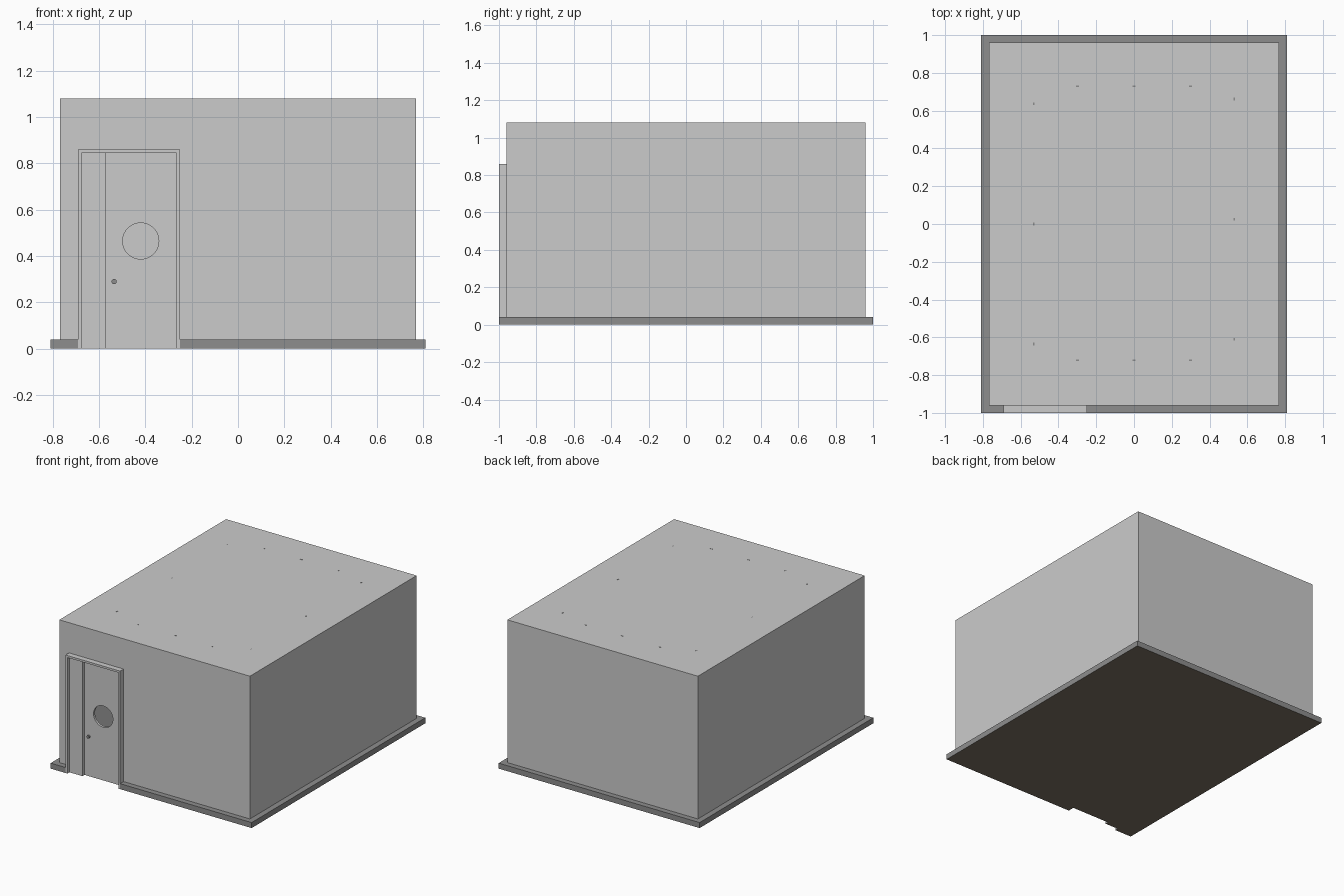
import bpy
import bmesh
from math import radians
from mathutils import Matrix, Vector

cube = bpy.data.objects.get("Cube")
if cube:
    bpy.data.objects.remove(cube, do_unlink=True)


def material(name, rgb):
    m = bpy.data.materials.new(name)
    m.use_nodes = True
    m.diffuse_color = (*rgb, 1)
    m.node_tree.nodes["Principled BSDF"].inputs["Base Color"].default_value = (*rgb, 1)
    return m


WALL = material("light grey wall", (0.6, 0.6, 0.6))
TRIM = material("mid grey trim", (0.27, 0.27, 0.27))
FLOOR = material("brown floor", (0.2, 0.165, 0.125))


def finish(name, bm, mat):
    """Make the object; faces resting on the ground take the floor colour."""
    bm.normal_update()
    for f in bm.faces:
        if f.normal.z < -0.9 and f.calc_center_median().z < 0.002:
            f.material_index = 1
    me = bpy.data.meshes.new(name)
    bm.to_mesh(me)
    bm.free()
    me.materials.append(mat)
    me.materials.append(FLOOR)
    ob = bpy.data.objects.new(name, me)
    bpy.context.collection.objects.link(ob)
    return ob


def box(name, lo, hi, mat):
    lo, hi = Vector(lo), Vector(hi)
    bm = bmesh.new()
    bmesh.ops.create_cube(bm, size=1, matrix=Matrix.Translation((lo + hi) / 2)
                          @ Matrix.Diagonal((*(hi - lo), 1)))
    return finish(name, bm, mat)


def disc(name, x, z, r, y0, y1, mat):
    bm = bmesh.new()
    place = Matrix.Translation((x, (y0 + y1) / 2, z)) @ Matrix.Rotation(radians(90), 4, "X")
    bmesh.ops.create_cone(bm, cap_ends=True, segments=40, radius1=r, radius2=r,
                          depth=y1 - y0, matrix=place)
    return finish(name, bm, mat)


def cut(ob, cutter):
    cutter.hide_render = True
    mod = ob.modifiers.new("cut", "BOOLEAN")
    mod.operation = "DIFFERENCE"
    mod.solver = "EXACT"
    mod.object = cutter
    bpy.context.view_layer.objects.active = ob
    bpy.ops.object.modifier_apply(modifier=mod.name)
    bpy.data.objects.remove(cutter, do_unlink=True)


# Main sizes
WX, WY, WZ = 0.768, 0.96, 1.08
BX, BY, BZ = 0.81, 1.0, 0.04
T = 0.02
DL, DR, DZ = -0.69, -0.25, 0.86
J = 0.015
SPLIT = -0.57

# Hollow room with a doorway
room = box("room_shell", (-WX, -WY, 0), (WX, WY, WZ), WALL)
cut(room, box("room_cutter", (-WX + T, -WY + T, -0.1), (WX - T, WY - T, WZ - T), WALL))
cut(room, box("doorway_cutter", (DL + J, -WY - 0.1, -0.1), (DR - J, -WY + 2 * T, DZ - J), WALL))
box("floor", (-WX + T, -WY + T, 0), (WX - T, WY - T, 0.005), FLOOR)

# Base trim, left open at the doorway
for side, s in (("right", -1), ("left", 1)):
    x0, x1 = sorted((s * WX, s * BX))
    box("base_trim_" + side, (x0, -BY, 0), (x1, BY, BZ), TRIM)
box("base_trim_back", (-WX, WY, 0), (WX, BY, BZ), TRIM)
box("base_trim_front_right", (-WX, -BY, 0), (DL, -WY, BZ), TRIM)
box("base_trim_front_left", (DR, -BY, 0), (WX, -WY, BZ), TRIM)

# Door frame
box("door_jamb_right", (DL, -BY, 0), (DL + J, -WY, DZ - J), WALL)
box("door_jamb_left", (DR - J, -BY, 0), (DR, -WY, DZ - J), WALL)
box("door_lintel", (DL, -BY, DZ - J), (DR, -WY, DZ), WALL)

# Fixed side panel and door leaf with a round opening
box("door_side_panel", (DL + J, -0.976, 0), (SPLIT, -WY + T, DZ - J), WALL)
door = box("door_leaf", (SPLIT, -0.952, 0), (DR - J, -0.935, DZ - J), WALL)
cut(door, disc("window_cutter", -0.42, 0.465, 0.078, -1.1, -0.85, WALL))
disc("door_knob", -0.535, 0.29, 0.011, -0.965, -0.95, TRIM)


# Small fixings showing through the roof
def fixing(x, y, w, d):
    box("roof_fixing", (x - w / 2, y - d / 2, WZ - 0.002), (x + w / 2, y + d / 2, WZ + 0.001), TRIM)


for x in (-0.3, 0, 0.3):
    for y in (-0.722, 0.73):
        fixing(x, y, 0.016, 0.008)
for y in (-0.635, 0, 0.637):
    fixing(-0.532, y, 0.008, 0.014)
    fixing(0.532, y + 0.025, 0.008, 0.014)
